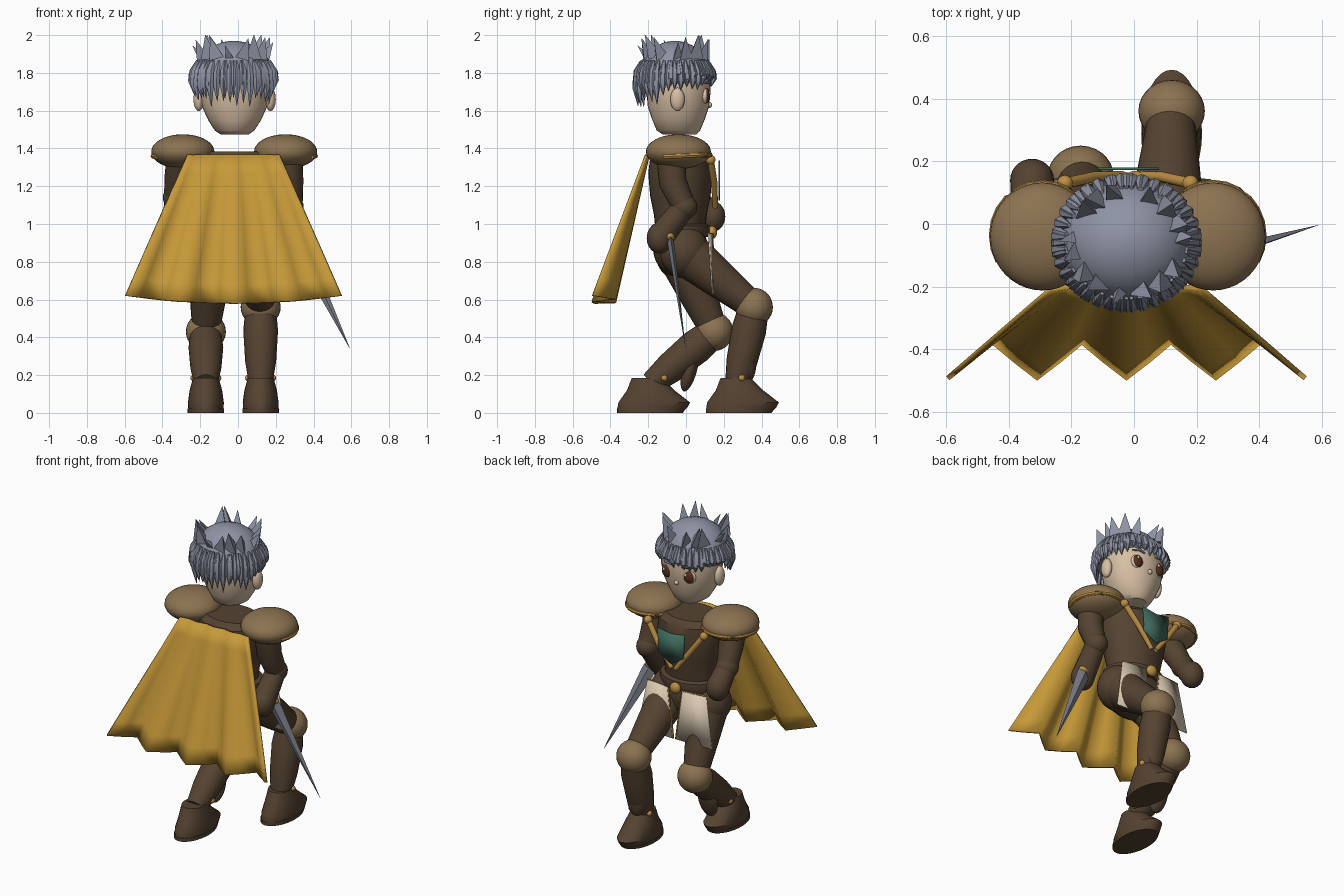
import bpy, bmesh, math, random
from mathutils import Vector, Matrix

if "Cube" in bpy.data.objects:
    bpy.data.objects.remove(bpy.data.objects["Cube"])

random.seed(4)
CX = -0.02  # body centre line


def mat(name, r, g, b):
    m = bpy.data.materials.new(name)
    m.diffuse_color = (r, g, b, 1)
    m.use_nodes = True
    m.node_tree.nodes["Principled BSDF"].inputs["Base Color"].default_value = m.diffuse_color
    return m


LEATHER = mat("dark leather", 0.09, 0.056, 0.031)
TAN = mat("tan leather", 0.26, 0.17, 0.083)
GOLD = mat("gold cloth", 0.57, 0.32, 0.04)
TRIM = mat("gold trim", 0.5, 0.27, 0.06)
HAIR = mat("grey hair", 0.27, 0.29, 0.37)
SKIN = mat("skin", 0.68, 0.52, 0.37)
CREAM = mat("cream cloth", 0.72, 0.6, 0.45)
GREEN = mat("green enamel", 0.05, 0.145, 0.105)
STEEL = mat("steel", 0.22, 0.23, 0.28)
EYE = mat("eye brown", 0.09, 0.03, 0.015)


def finish(name, bm, m):
    bmesh.ops.recalc_face_normals(bm, faces=bm.faces)
    me = bpy.data.meshes.new(name)
    bm.to_mesh(me)
    bm.free()
    me.materials.append(m)
    ob = bpy.data.objects.new(name, me)
    bpy.context.collection.objects.link(ob)
    return ob


def skin_rings(bm, rings):
    rows = [[bm.verts.new(p) for p in r] for r in rings]
    n = len(rows[0])
    for a, b in zip(rows, rows[1:]):
        for i in range(n):
            j = (i + 1) % n
            bm.faces.new((a[i], a[j], b[j], b[i]))
    bm.faces.new(rows[0])
    bm.faces.new(rows[-1])


def add_tube(bm, pts, radii, n):
    pts = [Vector(p) for p in pts]
    rings = []
    for i, p in enumerate(pts):
        t = (pts[min(i + 1, len(pts) - 1)] - pts[max(i - 1, 0)]).normalized()
        ref = Vector((1, 0, 0)) if abs(t.x) < 0.8 else Vector((0, 0, 1))
        u = t.cross(ref).normalized()
        v = t.cross(u)
        rings.append([p + radii[i] * (math.cos(a) * u + math.sin(a) * v)
                      for a in (2 * math.pi * k / n for k in range(n))])
    skin_rings(bm, rings)


def tube(name, pts, radii, m, n=20):
    bm = bmesh.new()
    add_tube(bm, pts, radii, n)
    return finish(name, bm, m)


def stack(name, levels, m, n=32):
    """Loft of level ellipses: z, centre x, centre y, radius x, radius y."""
    bm = bmesh.new()
    ang = [2 * math.pi * k / n for k in range(n)]
    skin_rings(bm, [[(x + rx * math.cos(a), y + ry * math.sin(a), z) for a in ang]
                    for z, x, y, rx, ry in levels])
    return finish(name, bm, m)


def ball(name, loc, rad, m, tilt=0, n=28):
    bm = bmesh.new()
    bmesh.ops.create_uvsphere(bm, u_segments=n, v_segments=n // 2, radius=1,
                              matrix=Matrix.Translation(loc) @ Matrix.Rotation(tilt, 4, 'X')
                              @ Matrix.Diagonal((*rad, 1)))
    return finish(name, bm, m)


def plate(name, pts, m, thick=0.008):
    bm = bmesh.new()
    bm.faces.new([bm.verts.new(p) for p in pts])
    ob = finish(name, bm, m)
    s = ob.modifiers.new("thickness", 'SOLIDIFY')
    s.thickness, s.offset = thick, 0
    return ob


# Torso, waist band and hips
stack("torso", [(0.95, CX, -.03, .16, .13), (1.05, CX, -.03, .17, .14), (1.15, CX, -.03, .19, .16),
                (1.27, CX, -.03, .215, .17), (1.35, CX, -.03, .21, .16), (1.385, CX, -.03, .17, .125)], LEATHER)
stack("waist_band", [(0.93, CX, -.03, .19, .15), (0.96, CX, -.03, .2, .158),
                     (0.99, CX, -.03, .195, .155), (1.0, CX, -.03, .17, .14)], LEATHER)
ball("hips", (CX, -.03, .875), (.21, .145, .16), LEATHER)
ball("belt_knob", (CX, .138, .955), (.035, .026, .035), TRIM)

# Chest harness and shield emblem
for s in (-1, 1):
    tube("harness_bar", [(CX + s * .2, .13, 1.34), (CX + s * .11, .15, 1.215), (CX + s * .015, .155, 1.09)],
         [.018, .017, .014], TRIM, 10)
    ball("harness_knob", (CX + s * .2, .13, 1.34), (.026, .026, .026), TRIM, n=16)
plate("shield_emblem", [(CX - .095, .176, 1.335), (CX, .176, 1.32), (CX + .1, .176, 1.335),
                        (CX + .09, .176, 1.18), (CX, .176, 1.125), (CX - .085, .176, 1.18)], GREEN)

# Shoulder pads with a trim arc on the front half
for s in (-1, 1):
    x = CX + s * .272
    ball("shoulder_pad", (x, -.04, 1.383), (.167, .172, .092), TAN, n=40)
    arc = [math.radians(a) for a in range(-30, 211, 15)]
    tube("shoulder_trim", [(x + .157 * math.cos(a), -.036 + .163 * math.sin(a), 1.36 + .006 * math.sin(a))
                           for a in arc], [.014] * len(arc), TRIM, 8)

# Arms
ARM_R = [(.265, -.08, 1.36), (.272, -.07, 1.22), (.28, -.01, 1.09)]
ARM_L = [(-.3, -.06, 1.36), (-.315, -.01, 1.25), (-.33, .05, 1.14)]
for name, arm, hand in (("right", ARM_R, (.275, -.14, .925)), ("left", ARM_L, (-.325, .14, 1.04))):
    tube(name + "_upper_arm", arm, [.078, .074, .062], LEATHER)
    ball(name + "_elbow", arm[2], (.068, .07, .068), LEATHER)
    tube(name + "_forearm", [arm[2], Vector(arm[2]).lerp(Vector(hand), .5), hand], [.06, .066, .07], LEATHER)
    ball(name + "_hand", hand, (.07, .068, .082), LEATHER)

# Dagger in the right hand, with a flat tapering blade
grip, tip = Vector((.305, -.085, .935)), Vector((.59, -.003, .345))
axis = (tip - grip).normalized()
tube("dagger_grip", [grip - axis * .08, grip], [.018, .018], TRIM, 10)
ball("dagger_guard", grip, (.045, .026, .025), TRIM, n=16)
side = axis.cross(Vector((0, 1, 0))).normalized()
flat = axis.cross(side)
bm = bmesh.new()
skin_rings(bm, [[c + side * w, c + flat * w * .4, c - side * w, c - flat * w * .4]
                for c, w in ((grip, .04), (grip + axis * .06, .043), (tip, .001))])
finish("dagger_blade", bm, STEEL)


# Legs
def leg(side, x, hip, knee, ankle, foot_y, guard):
    hip, knee, ankle = (Vector((x, *p)) for p in (hip, knee, ankle))
    hip.x *= .85
    tube(side + "_thigh", [hip, hip.lerp(knee, .5), knee], [.125, .1, .072], LEATHER)
    ball(side + "_hip_joint", hip, (.135, .13, .14), LEATHER)
    ball(side + "_knee", knee, (.106, .1, .102), TAN)
    tube(side + "_shin", [knee, knee.lerp(ankle, .3), knee.lerp(ankle, .7), ankle],
         [.08, .092, .082, .062], LEATHER)
    ball(side + "_calf_guard", (x, guard[0], guard[1]), (.065, .04, .125), LEATHER, guard[2])
    stack(side + "_boot", [(0, x, foot_y + .172, .09, .172), (.03, x, foot_y + .188, .094, .185),
                           (.055, x, foot_y + .197, .095, .19), (.12, x, foot_y + .178, .086, .125),
                           (.185, x, foot_y + .158, .068, .08)], LEATHER)
    stack(side + "_sole", [(.0, x, foot_y + .174, .096, .174), (.022, x, foot_y + .182, .097, .182)], LEATHER)
    for s in (-1, 1):
        ball(side + "_boot_stud", (x + s * .064, foot_y + .19 + .06 * (x < 0), .185), (.018, .018, .018), TRIM, n=12)


leg("right", .12, (-.01, .855), (.36, .56), (.268, .15), .105, (.335, .29, 0))
leg("left", -.17, (-.03, .84), (.15, .43), (-.185, .155), -.365, (.02, .235, -.25))

# Front skirt panels with trim borders
for s in (-1, 1):
    a, b = CX + s * .05, CX + s * .21
    c, d = CX + s * .265, CX + s * .01
    q = [(a, .14, .95), (b, .12, .95), (c, .14, .63), (d, .145, .63)]
    plate("skirt_panel", q, CREAM)
    tube("panel_trim", [q[3], q[0], q[1]], [.006, .006, .006], TRIM, 6)

# Pleated cape
bm = bmesh.new()
COLS, ROWS = 16, 8
grid = []
for r in range(ROWS + 1):
    t = r / ROWS
    row = []
    for c in range(COLS + 1):
        u = c / COLS * 2 - 1
        fold = abs((c / 2) % 2 - 1)
        row.append(bm.verts.new((-.024 + u * (.245 + .325 * t), -.2 - (.178 + .104 * fold) * t - .01 * fold,
                                 1.365 - t * (.785 - .04 * u * u))))
    grid.append(row)
for r in range(ROWS):
    for c in range(COLS):
        bm.faces.new((grid[r][c], grid[r][c + 1], grid[r + 1][c + 1], grid[r + 1][c]))
cape = finish("cape", bm, GOLD)
sol = cape.modifiers.new("thickness", 'SOLIDIFY')
sol.thickness, sol.offset = .016, 0

# Head, ears and face
HX, HY = -.018, -.04
stack("head", [(1.475, HX, HY + .005, .075, .09), (1.495, HX, HY, .105, .115), (1.55, HX, HY, .14, .138),
               (1.62, HX, HY, .172, .162), (1.7, HX, HY, .185, .17), (1.8, HX, HY, .185, .17),
               (1.88, HX, HY, .15, .14)], SKIN)
ball("nose", (HX, .122, 1.63), (.015, .016, .016), SKIN, n=16)
for s in (-1, 1):
    ball("ear", (HX + s * .19, -.045, 1.66), (.028, .038, .062), SKIN)
    ex = HX + s * .078
    ball("eye_white", (ex, .098, 1.68), (.041, .022, .044), CREAM)
    ball("iris", (ex, .107, 1.68), (.036, .02, .04), EYE)
    ball("eye_glint", (ex + .012, .126, 1.695), (.009, .005, .01), CREAM, n=12)
    tube("eyebrow", [(ex - s * .04, .125, 1.74), (ex, .125, 1.75), (ex + s * .04, .1, 1.745)],
         [.006, .009, .004], HAIR, 6)

# Hair cap, hanging locks and crown spikes
DX, DY = -.024, -.06
stack("hair_cap", [(1.74, DX, DY - .012, .2, .175)] +
      [(1.775 + .195 * math.sin(e), DX, DY, .214 * math.cos(e), .195 * math.cos(e))
       for e in (math.radians(d) for d in (0, 15, 30, 45, 60, 75, 86))], HAIR)
bm = bmesh.new()
for layer, count in ((0, 38), (1, 30)):
    for k in range(count):
        a = 2 * math.pi * (k + .5 * layer) / count
        ca, sa = math.cos(a), math.sin(a)
        low = 1.73 + .015 * sa if sa > -.1 else 1.715 - .07 * min(1, (-sa - .1) * 3)
        low += random.uniform(-.03, .025) + .035 * layer

        def at(f, z):
            return (DX + .224 * f * ca, DY + .205 * f * sa, z)
        add_tube(bm, [at(.86, 1.865), at(.97, 1.81), at(1.0, (1.81 + low) / 2), at(.95, low)],
                 [.006, .018, .019, .001], 6)
finish("hair_locks", bm, HAIR)
bm = bmesh.new()
for k in range(15):
    a = 2 * math.pi * (k + random.uniform(-.3, .3)) / 15
    ca, sa = math.cos(a), math.sin(a)
    big = .5 + .5 * abs(math.sin(a * 2 + .2))
    base = Vector((DX + .165 * ca, DY + .15 * sa, 1.88))
    lean = random.uniform(-.025, .025)
    out = .035 + .03 * (1 - big)
    add_tube(bm, [base, base + Vector((out * ca - lean * sa, out * sa + lean * ca, .122 * big))],
             [.05 * big, .001], 3)
finish("hair_spikes", bm, HAIR)

# Smooth shading with crisp edges
for ob in bpy.context.scene.objects:
    bpy.ops.object.select_all(action='DESELECT')
    ob.select_set(True)
    bpy.context.view_layer.objects.active = ob
    bpy.ops.object.shade_smooth_by_angle(angle=math.radians(82 if ob.name == "cape" else 38))
